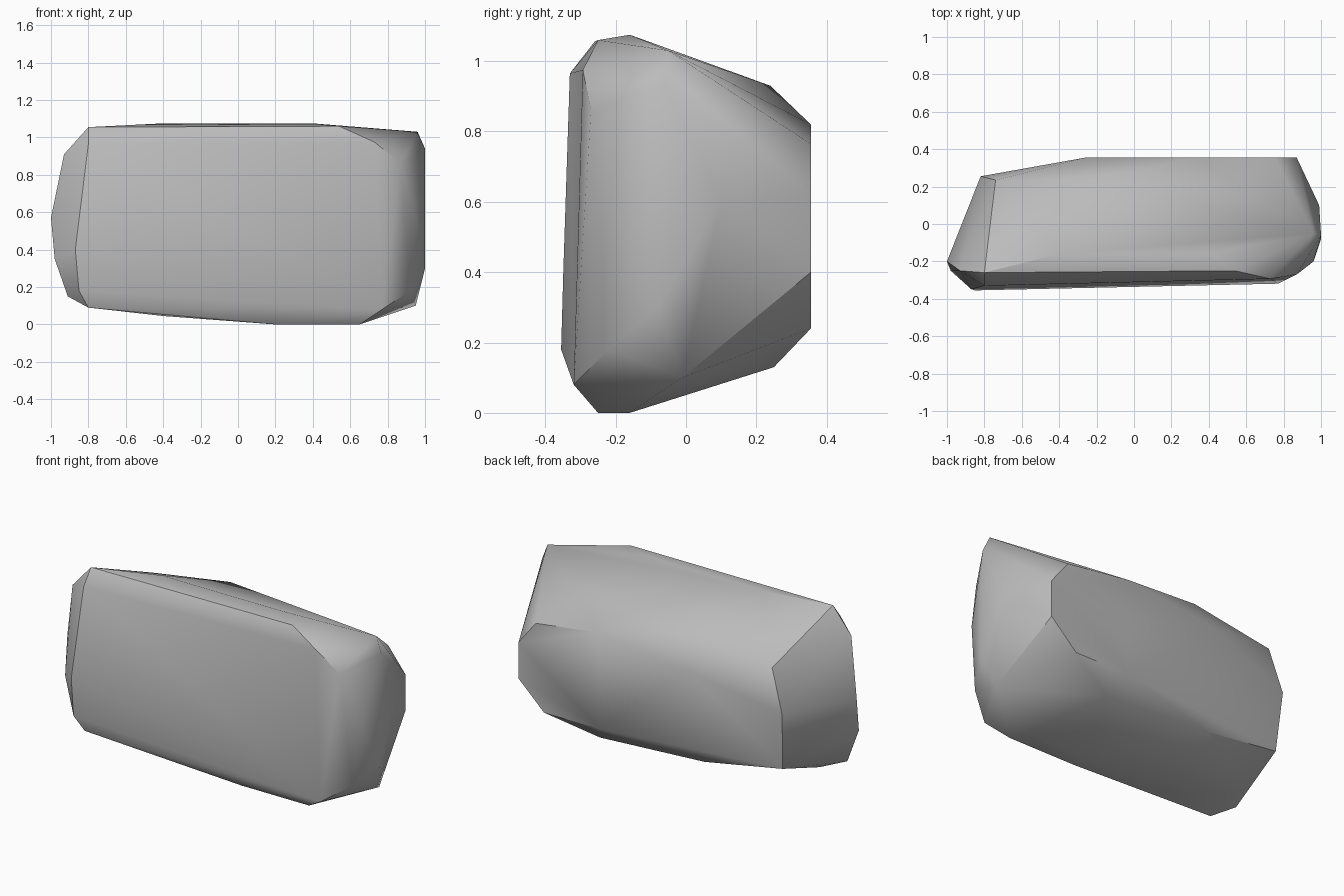
import bpy
import bmesh
import math

# Remove the default cube only
default_cube = bpy.data.objects.get("Cube")
if default_cube:
    bpy.data.objects.remove(default_cube, do_unlink=True)


def make_material(name, colour):
    material = bpy.data.materials.new(name)
    material.use_nodes = True
    material.diffuse_color = colour
    shader = material.node_tree.nodes["Principled BSDF"]
    shader.inputs["Base Color"].default_value = colour
    shader.inputs["Roughness"].default_value = 0.8
    return material


def facet_facing_y(outline, depth):
    """Place an (x, z) outline on the sheet y = depth(x, z)."""
    return [(x, depth(x, z), z) for x, z in outline]


def make_boulder(name, facets, material):
    """Wrap the facet outlines in one convex skin."""
    bm = bmesh.new()
    for facet in facets:
        for corner in facet:
            bm.verts.new(corner)
    result = bmesh.ops.convex_hull(bm, input=bm.verts[:])
    unused = {item for item in result["geom_interior"] + result["geom_unused"]
              if isinstance(item, bmesh.types.BMVert)}
    bmesh.ops.delete(bm, geom=list(unused), context="VERTS")
    # Merge the coplanar triangles into broad, clean facets
    bmesh.ops.dissolve_limit(bm, angle_limit=math.radians(1),
                             verts=bm.verts[:], edges=bm.edges[:])
    bmesh.ops.recalc_face_normals(bm, faces=bm.faces[:])
    mesh = bpy.data.meshes.new(name)
    bm.to_mesh(mesh)
    bm.free()
    mesh.materials.append(material)
    boulder = bpy.data.objects.new(name, mesh)
    bpy.context.collection.objects.link(boulder)
    return boulder


# Broad front facet, leaning slightly back
front_facet = facet_facing_y(
    [(-.85, .18), (-.87, .4), (-.8, .965), (.73, .975), (.77, .08), (-.7, .17)],
    lambda x, z: -.34 + .024 * x + .03 * z)

# Flat vertical facet at the back
back_facet = facet_facing_y(
    [(.87, .62), (.87, .4), (.7, .24), (.33, .24), (-.26, .75), (.34, .82), (.755, .765)],
    lambda x, z: .355)

# Crown: a rounded ridge falling toward the back
crown = [(-.8, -.26, 1.055), (-.4, -.16, 1.075), (.4, -.16, 1.075),
         (.54, -.25, 1.06), (.96, -.05, 1.03), (-.22, .24, .93), (-.74, .235, .85)]

# Underside: narrow flat foot and an upswept belly
underside = [(.2, -.25, 0), (.65, -.25, 0), (.2, -.16, 0), (.62, -.16, 0),
             (-.4, -.25, .045), (-.8, -.32, .09), (.4, .25, .13), (-.3, .25, .17)]

# Left end: blunt and steep
left_end = [(1, -.06, .94), (1, -.08, .3), (.99, .1, .6), (.95, -.01, .1),
            (.87, -.27, .86), (.96, -.2, .55), (.92, -.22, .18)]

# Right end: tapered, with a swept back corner
right_end = [(-1, -.2, .57), (-.98, -.25, .35), (-.91, -.24, .15), (-.93, -.25, .91),
             (-.82, .255, .6), (-.8, .22, .25), (-.83, -.09, .15)]

stone = make_material("grey stone", (.5, .5, .5, 1))
boulder = make_boulder(
    "boulder",
    [front_facet, back_facet, crown, underside, left_end, right_end],
    stone)

# Soft shading across shallow facets, crisp at the strong edges
bpy.ops.object.select_all(action="DESELECT")
boulder.select_set(True)
bpy.context.view_layer.objects.active = boulder
bpy.ops.object.shade_smooth_by_angle(angle=math.radians(35))
